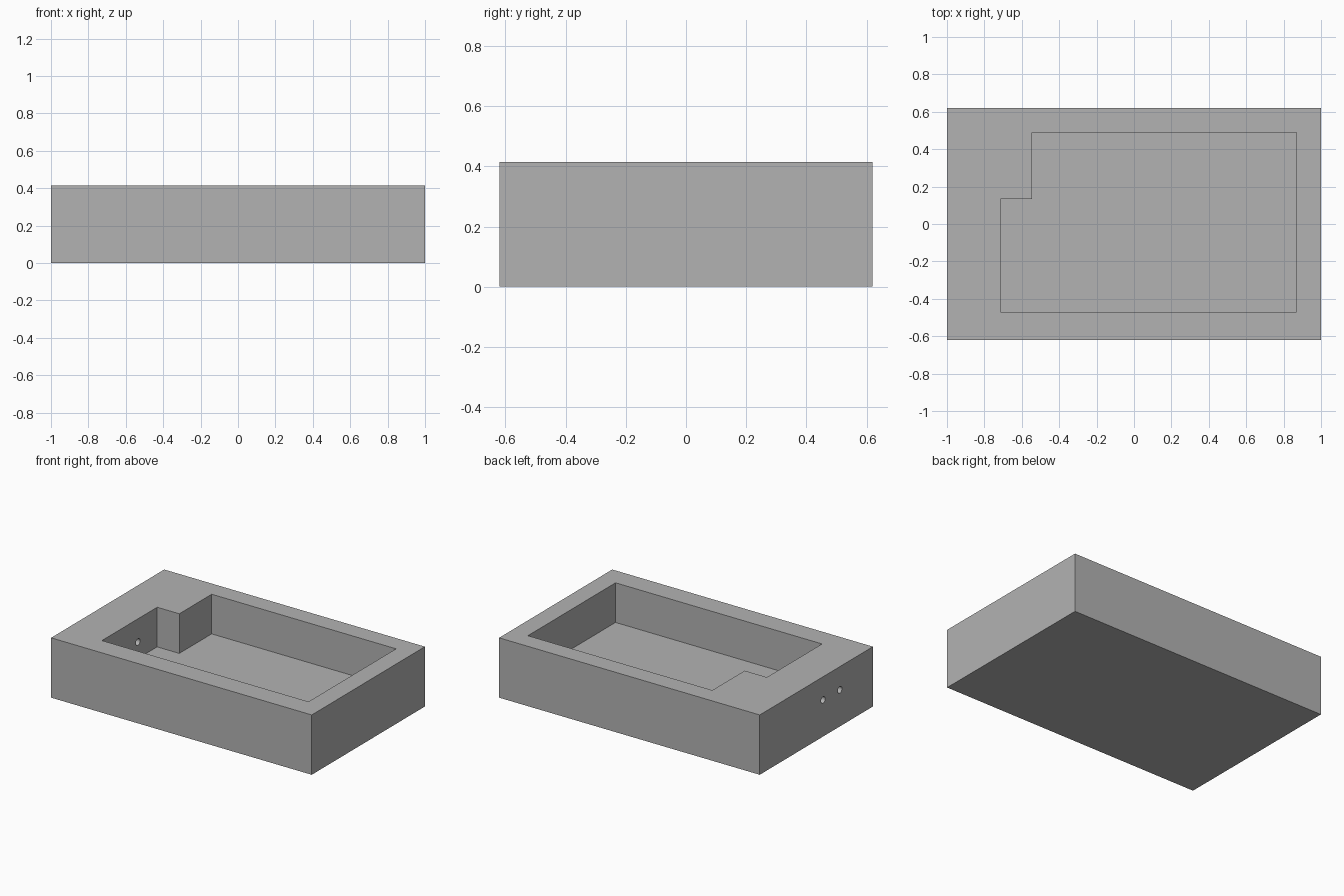
import bpy
import bmesh
from math import pi
from mathutils import Matrix, Vector

WIDTH, DEPTH, HEIGHT = 2.0, 1.24, 0.415
FLOOR = 0.14

default = bpy.data.objects.get("Cube")
if default:
    bpy.data.objects.remove(default, do_unlink=True)

grey = bpy.data.materials.new("plain grey")
grey.use_nodes = True
colour = (0.45, 0.45, 0.45, 1)
grey.diffuse_color = colour
grey.node_tree.nodes["Principled BSDF"].inputs["Base Color"].default_value = colour


def add_object(name, bm):
    bmesh.ops.recalc_face_normals(bm, faces=bm.faces)
    mesh = bpy.data.meshes.new(name)
    bm.to_mesh(mesh)
    bm.free()
    mesh.materials.append(grey)
    obj = bpy.data.objects.new(name, mesh)
    bpy.context.collection.objects.link(obj)
    return obj


def cut(target, cutter):
    cutter.hide_render = True
    cutter.hide_viewport = True
    mod = target.modifiers.new(cutter.name, "BOOLEAN")
    mod.operation = "DIFFERENCE"
    mod.solver = "EXACT"
    mod.object = cutter
    # Bake the cut and drop the helper
    bpy.context.view_layer.objects.active = target
    bpy.ops.object.modifier_apply(modifier=mod.name)
    bpy.data.objects.remove(cutter, do_unlink=True)


# Solid block
bm = bmesh.new()
bmesh.ops.create_cube(bm, size=1)
bmesh.ops.scale(bm, vec=(WIDTH, DEPTH, HEIGHT), verts=bm.verts)
bmesh.ops.translate(bm, vec=(0, 0, HEIGHT / 2), verts=bm.verts)
tray = add_object("open_tray", bm)

# Pocket with a stepped back corner
outline = [(-0.715, -0.47), (0.87, -0.47), (0.87, 0.49),
           (-0.545, 0.49), (-0.545, 0.135), (-0.715, 0.135)]
bm = bmesh.new()
face = bm.faces.new([bm.verts.new((x, y, FLOOR)) for x, y in outline])
top = bmesh.ops.extrude_face_region(bm, geom=[face])["geom"]
bmesh.ops.translate(bm, vec=(0, 0, HEIGHT),
                    verts=[v for v in top if isinstance(v, bmesh.types.BMVert)])
cut(tray, add_object("pocket_cutter", bm))

# Two cable holes through the thick end wall
for y in (-0.075, -0.258):
    bm = bmesh.new()
    place = Matrix.Translation(Vector((-0.86, y, 0.254))) @ Matrix.Rotation(pi / 2, 4, "Y")
    bmesh.ops.create_cone(bm, cap_ends=True, segments=32, radius1=0.023,
                          radius2=0.023, depth=0.4, matrix=place)
    cut(tray, add_object("cable_hole_cutter", bm))

# Smooth hole walls, crisp edges elsewhere
tray.select_set(True)
bpy.context.view_layer.objects.active = tray
bpy.ops.object.shade_smooth_by_angle(angle=pi / 6)
